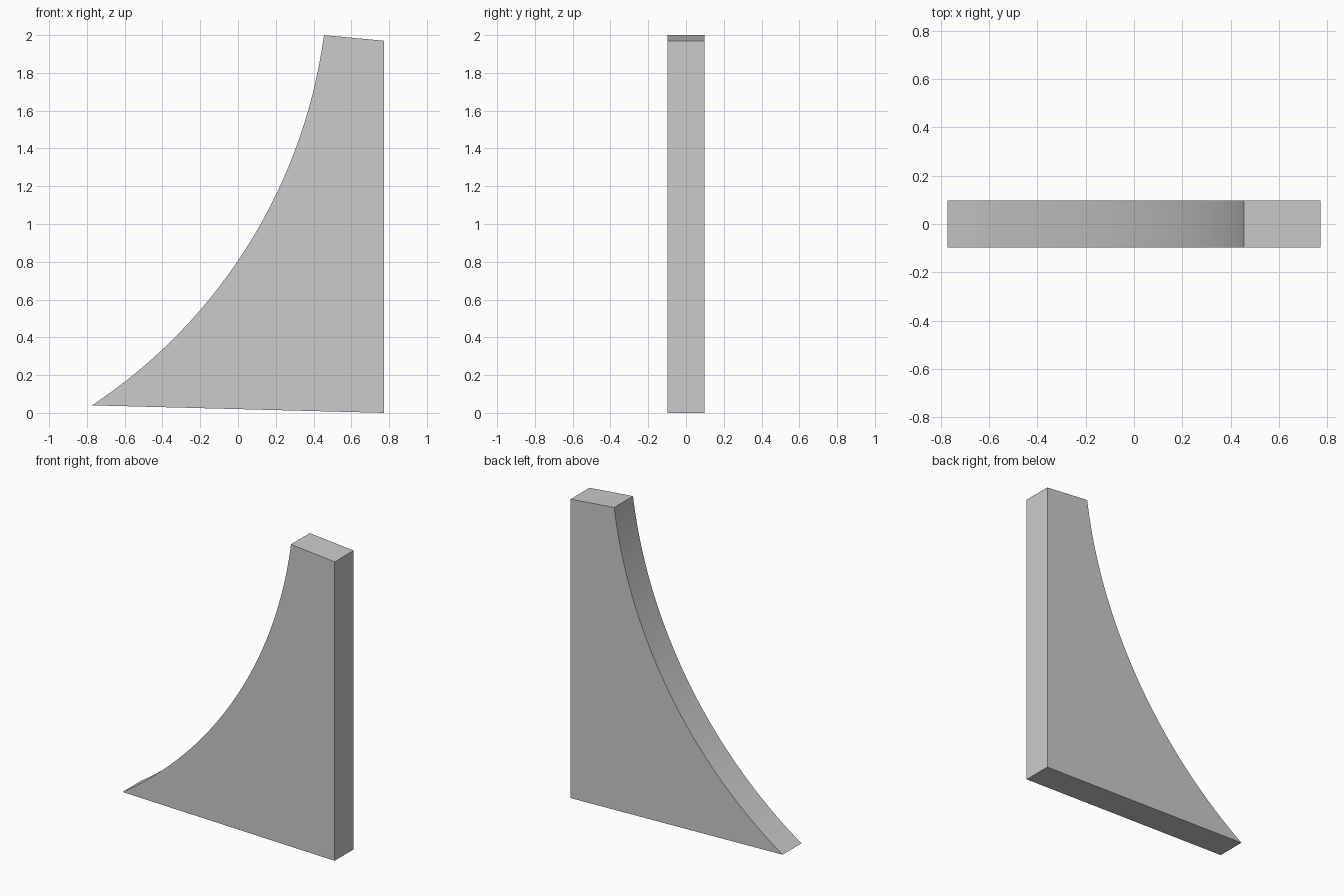
import bpy, bmesh, math
from mathutils import Vector

if "Cube" in bpy.data.objects:
    bpy.data.objects.remove(bpy.data.objects["Cube"])

HALF_DEPTH = 0.098
SEGMENTS = 64


def arc(start, end, sagitta, steps):
    """Circular arc from start to end, bulging to the right of travel."""
    chord = end - start
    half = chord.length / 2
    along = chord.normalized()
    normal = Vector((along.y, -along.x))
    radius = (half ** 2 + sagitta ** 2) / (2 * sagitta)
    centre = (start + end) / 2 + normal * (sagitta - radius)
    sweep = math.asin(half / radius)
    angles = [sweep * (2 * i / steps - 1) for i in range(steps + 1)]
    return [centre + radius * (along * math.sin(a) + normal * math.cos(a))
            for a in angles]


# Side profile: concave front edge, sloped top, straight back, sloped base
profile = arc(Vector((-0.773, 0.04)), Vector((0.455, 2.0)), 0.25, SEGMENTS)
profile += [Vector((0.773, 1.97)), Vector((0.773, 0.0))]

# Extrude the profile into a slab
bm = bmesh.new()
face = bm.faces.new([bm.verts.new((p.x, -HALF_DEPTH, p.y)) for p in profile])
result = bmesh.ops.extrude_face_region(bm, geom=[face], use_keep_orig=True)
verts = [g for g in result["geom"] if isinstance(g, bmesh.types.BMVert)]
bmesh.ops.translate(bm, verts=verts, vec=(0, 2 * HALF_DEPTH, 0))
bmesh.ops.recalc_face_normals(bm, faces=bm.faces)

mesh = bpy.data.meshes.new("curved_buttress")
bm.to_mesh(mesh)
bm.free()
buttress = bpy.data.objects.new("curved_buttress", mesh)
bpy.context.collection.objects.link(buttress)

# Smooth the curved edge, keep the corners sharp
bpy.context.view_layer.objects.active = buttress
buttress.select_set(True)
bpy.ops.object.shade_smooth_by_angle(angle=math.radians(20))
